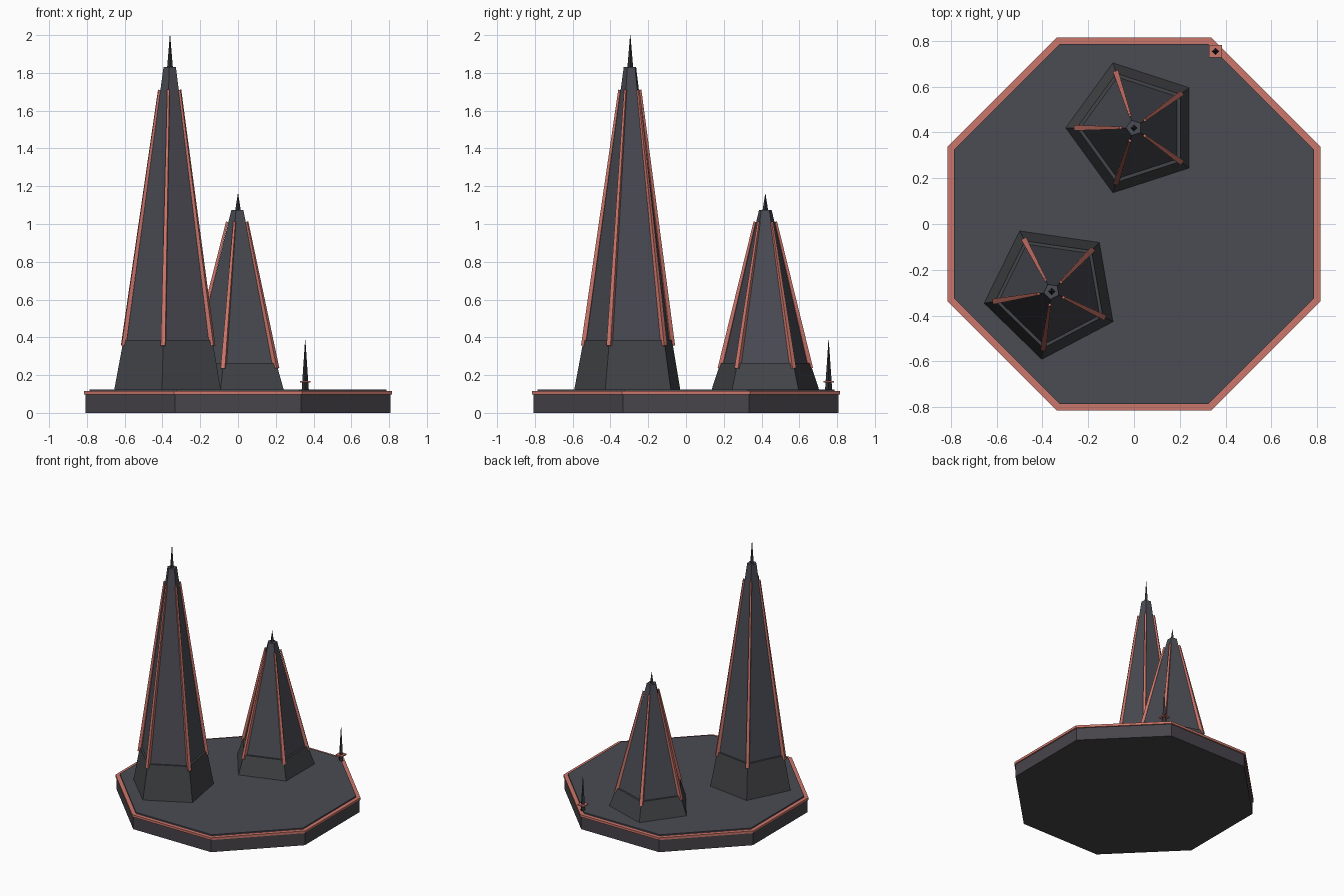
import bpy
import bmesh
from math import cos, sin, radians
from mathutils import Vector

cube = bpy.data.objects.get("Cube")
if cube:
    bpy.data.objects.remove(cube, do_unlink=True)


def material(name, rgb):
    m = bpy.data.materials.new(name)
    m.use_nodes = True
    m.diffuse_color = (*rgb, 1)
    bsdf = next(n for n in m.node_tree.nodes if n.type == 'BSDF_PRINCIPLED')
    bsdf.inputs["Base Color"].default_value = (*rgb, 1)
    return m


BASE = material("warm charcoal", (0.063, 0.058, 0.067))
DECK = material("slate grey", (0.07, 0.072, 0.088))
STONE = material("dark grey", (0.057, 0.059, 0.065))
METAL = material("near black", (0.03, 0.031, 0.037))
CORAL = material("coral red", (0.6, 0.18, 0.145))


def ring(bm, sides, radius, z, turn, centre):
    return [bm.verts.new((centre[0] + radius * cos(radians(turn + 360 * i / sides)),
                          centre[1] + radius * sin(radians(turn + 360 * i / sides)), z))
            for i in range(sides)]


def solid(name, mat, sides, profile, turn=0, centre=(0, 0), closed_loop=False):
    """Stack polygon rings (radius, z); cap the ends or close into a band."""
    bm = bmesh.new()
    rings = [ring(bm, sides, r, z, turn, centre) for r, z in profile]
    pairs = list(zip(rings, rings[1:]))
    if closed_loop:
        pairs.append((rings[-1], rings[0]))
    else:
        bm.faces.new(rings[0])
        bm.faces.new(rings[-1])
    for low, high in pairs:
        for i in range(sides):
            j = (i + 1) % sides
            bm.faces.new((low[i], low[j], high[j], high[i]))
    bmesh.ops.recalc_face_normals(bm, faces=bm.faces)
    mesh = bpy.data.meshes.new(name)
    bm.to_mesh(mesh)
    bm.free()
    mesh.materials.append(mat)
    obj = bpy.data.objects.new(name, mesh)
    bpy.context.collection.objects.link(obj)
    return obj


def beam(name, start, end, r1, r2, turn):
    """Tapered square bar between two points."""
    start, end = Vector(start), Vector(end)
    length = (end - start).length
    obj = solid(name, CORAL, 4, [(r1, 0), (r2, length)], turn)
    obj.location = start
    obj.rotation_euler = (end - start).to_track_quat('Z', 'Y').to_euler()


# Octagonal platform, edge trim and deck
k = 1 / cos(radians(22.5))
solid("platform", BASE, 8, [(0.807 * k, 0), (0.807 * k, 0.1)], 22.5)
solid("platform_trim", CORAL, 8,
      [(0.785 * k, 0.097), (0.815 * k, 0.097), (0.815 * k, 0.115), (0.785 * k, 0.115)],
      22.5, closed_loop=True)
solid("deck", DECK, 8, [(0.786 * k, 0.09), (0.786 * k, 0.125)], 22.5)


def tower(name, centre, turn, ledge, top, tip):
    # Flared foot, main shaft and needle
    solid(name + "_foot", STONE, 5, [(0.3, 0.12), (0.25, ledge)], turn, centre)
    solid(name + "_shaft", DECK, 5, [(0.235, ledge - 0.01), (0.035, top)], turn, centre)
    solid(name + "_needle", METAL, 4, [(0.016, top - 0.01), (0.001, tip)], 0, centre)
    # Coral ribs on each corner
    for i in range(5):
        a = radians(turn + 72 * i)
        d = Vector((cos(a), sin(a), 0))
        c = Vector((*centre, 0))
        beam(f"{name}_rib_{i + 1}", c + d * 0.25 + Vector((0, 0, ledge - 0.03)),
             c + d * 0.058 + Vector((0, 0, top - 0.12 * (top / 1.83) ** 1.2)),
             0.017, 0.008, 45)


tower("tall_tower", (-0.36, -0.295), 45.8, 0.385, 1.83, 2.0)
tower("short_tower", (0, 0.42), 36, 0.265, 1.075, 1.16)

# Small antenna on the deck edge
spot = (0.356, 0.755)
solid("antenna", METAL, 4, [(0.019, 0.12), (0.001, 0.385)], 0, spot)
solid("antenna_collar", CORAL, 4, [(0.039, 0.161), (0.039, 0.17)], 45, spot)
